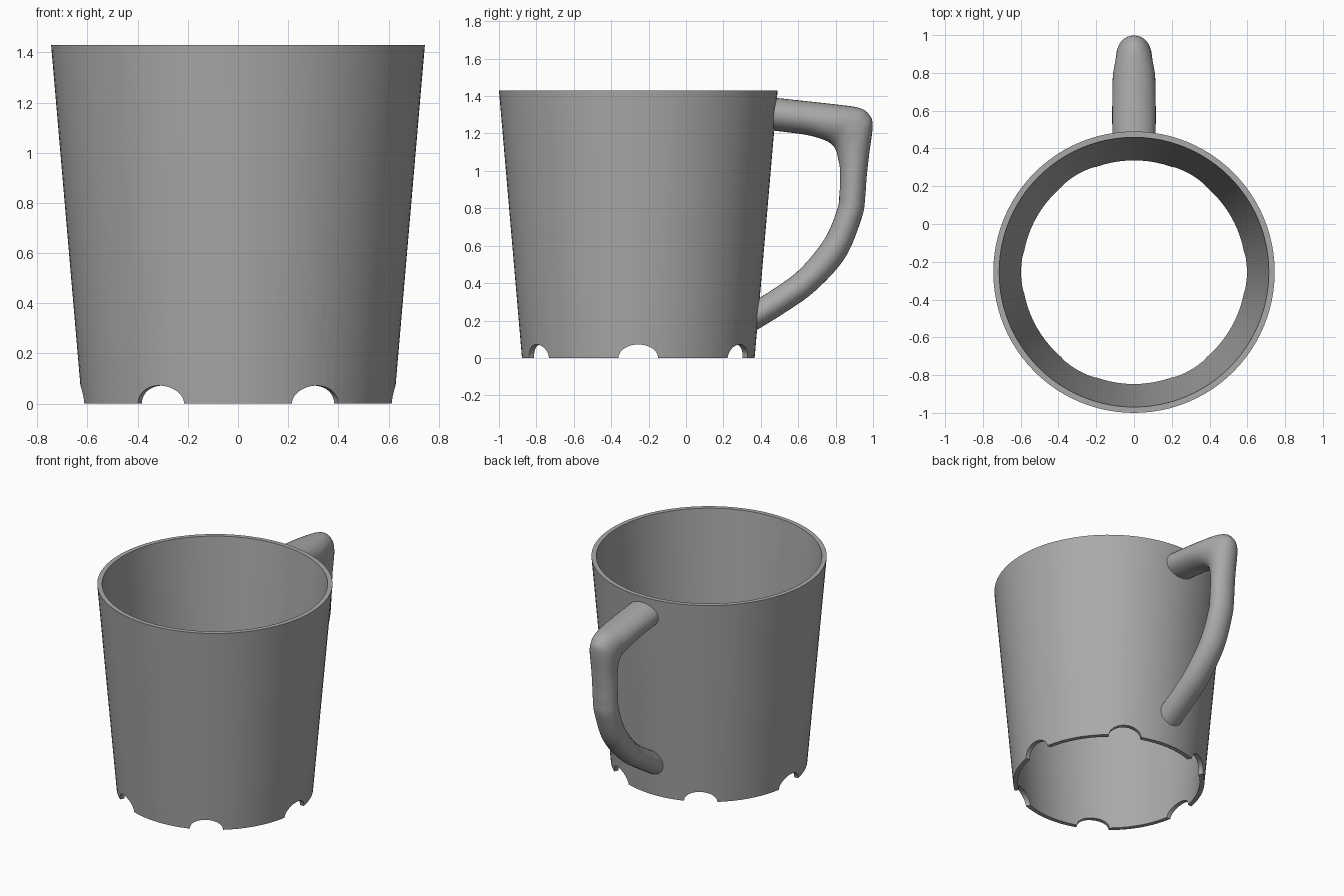
import bpy, bmesh, math
from mathutils import Vector

if "Cube" in bpy.data.objects:
    bpy.data.objects.remove(bpy.data.objects["Cube"])

CY = -0.255          # cup axis position
SEG = 96

grey = bpy.data.materials.new("plain grey")
grey.diffuse_color = (0.4, 0.4, 0.4, 1)
grey.use_nodes = True
grey.node_tree.nodes["Principled BSDF"].inputs["Base Color"].default_value = grey.diffuse_color


def loft(name, rings, close):
    """Skin a list of rings; close joins last ring to first, otherwise ends are capped."""
    bm = bmesh.new()
    vs = [[bm.verts.new(p) for p in r] for r in rings]
    n = len(vs[0])
    for k in range(len(vs) if close else len(vs) - 1):
        a, b = vs[k], vs[(k + 1) % len(vs)]
        for i in range(n):
            j = (i + 1) % n
            bm.faces.new((a[i], a[j], b[j], b[i]))
    if not close:
        bm.faces.new(vs[0])
        bm.faces.new(vs[-1])
    bmesh.ops.recalc_face_normals(bm, faces=bm.faces)
    me = bpy.data.meshes.new(name)
    bm.to_mesh(me)
    bm.free()
    me.materials.append(grey)
    ob = bpy.data.objects.new(name, me)
    bpy.context.collection.objects.link(ob)
    return ob


def smooth(ob):
    bpy.ops.object.select_all(action='DESELECT')
    ob.select_set(True)
    bpy.context.view_layer.objects.active = ob
    bpy.ops.object.shade_smooth_by_angle(angle=math.radians(35))


def circle(r, z):
    return [(r * math.cos(t), CY + r * math.sin(t), z)
            for t in (2 * math.pi * i / SEG for i in range(SEG))]


# Open tapered cup wall
cup = loft("cup_wall", [circle(0.622, 0), circle(0.745, 1.43),
                        circle(0.714, 1.43), circle(0.592, 0)], True)

# Six drain notches: three elliptical bars through the base
cutters = []
for k in range(3):
    bpy.ops.mesh.primitive_cylinder_add(vertices=40, radius=1, depth=2,
                                        location=(0, CY, 0))
    c = bpy.context.object
    c.name = "notch_cutter"
    c.scale = (0.072, 0.106, 1)
    c.rotation_euler = (0, math.pi / 2, k * math.pi / 3)
    c.hide_render = True
    cutters.append(c)
    m = cup.modifiers.new("notch", 'BOOLEAN')
    m.operation = 'DIFFERENCE'
    m.solver = 'EXACT'
    m.object = c
bpy.context.view_layer.objects.active = cup
for m in list(cup.modifiers):
    bpy.ops.object.modifier_apply(modifier=m.name)
for c in cutters:
    bpy.data.objects.remove(c)
smooth(cup)

# Handle: outer y,z / inner y,z / half width at stations from top to bottom
st = [Vector(s) for s in (
    (.463, 1.392, .463, 1.216, .115),
    (.66, 1.371, .64, 1.193, .115),
    (.82, 1.353, .745, 1.163, .112),
    (.925, 1.337, .785, 1.135, .10),
    (.975, 1.305, .803, 1.107, .095),
    (.998, 1.246, .812, 1.07, .09),
    (.979, 1.086, .822, 1.02, .085),
    (.966, .97, .824, .945, .085),
    (.958, .86, .82, .875, .085),
    (.94, .75, .81, .80, .085),
    (.85, .535, .743, .64, .087),
    (.69, .358, .61, .475, .09),
    (.53, .243, .476, .374, .09),
    (.366, .142, .366, .305, .09))]
rings = []
for k in range(len(st) - 1):
    p0, p1, p2, p3 = (st[min(max(k + d, 0), len(st) - 1)] for d in (-1, 0, 1, 2))
    for s in range(6 if k < len(st) - 2 else 7):
        t = s / 6
        oy, oz, iy, iz, w = 0.5 * (2 * p1 + (p2 - p0) * t
                                   + (2 * p0 - 5 * p1 + 4 * p2 - p3) * t * t
                                   + (3 * p1 - p0 - 3 * p2 + p3) * t ** 3)
        ring = []
        for i in range(32):
            a = 2 * math.pi * i / 32
            f = math.cos(a) / 2
            ring.append((w * math.sin(a), (oy + iy) / 2 + (oy - iy) * f,
                         (oz + iz) / 2 + (oz - iz) * f))
        rings.append(ring)
smooth(loft("handle", rings, False))
